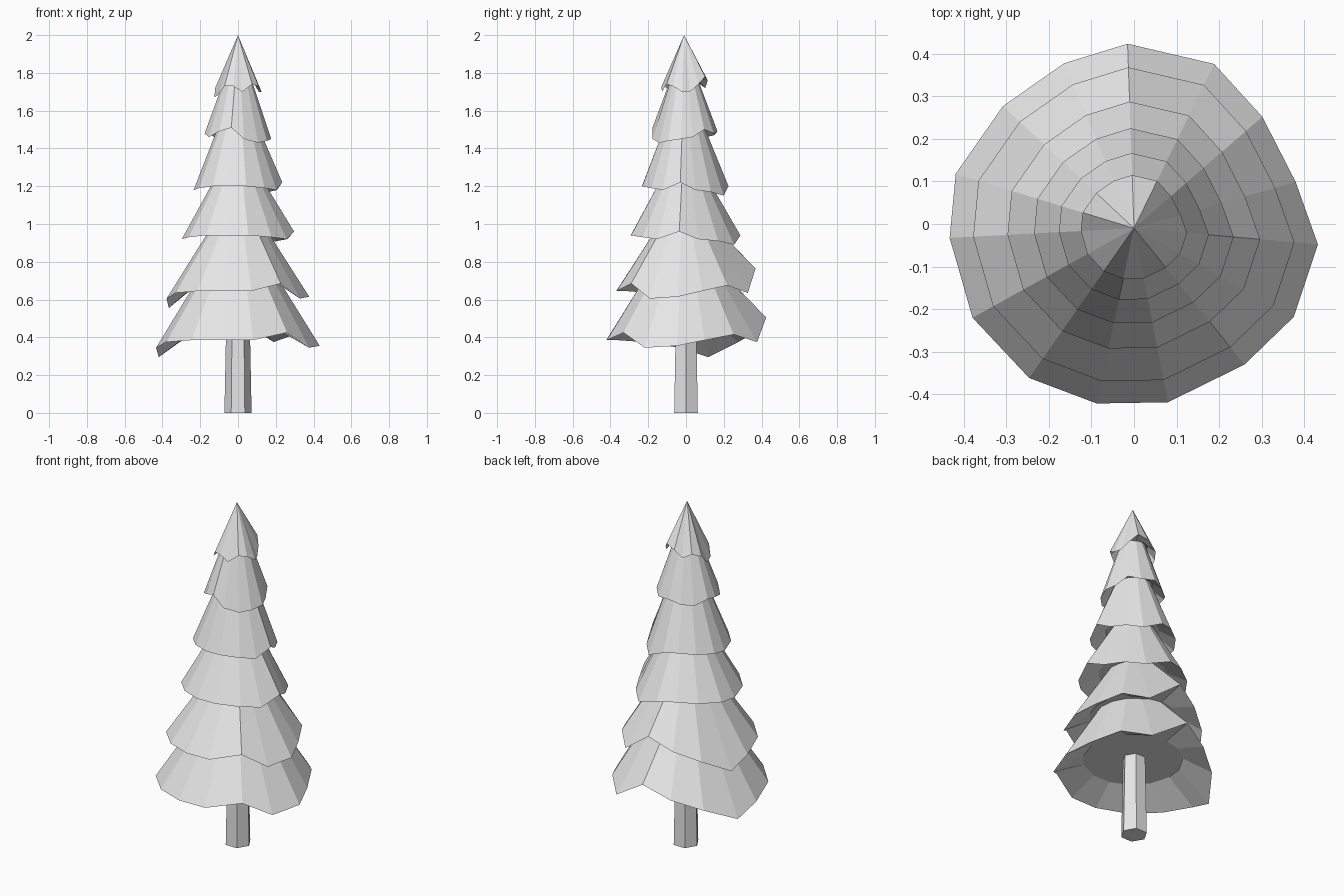
import bpy
import bmesh
from math import sin, cos, radians

cube = bpy.data.objects.get("Cube")
if cube:
    bpy.data.objects.remove(cube, do_unlink=True)

grey = bpy.data.materials.new("plain grey")
grey.use_nodes = True
colour = (0.8, 0.8, 0.8, 1)
grey.diffuse_color = colour
grey.node_tree.nodes["Principled BSDF"].inputs["Base Color"].default_value = colour

# Shared hem layout: direction of each corner, and its reach relative to the tier
ANGLES = [92, 64, 41, 16, -5, -29, -51, -79, -102, -125, -151, -177, 163, 137, 113]
REACH = [1.01, 1, .93, .92, 1.01, 1, .96, .97, .98, 1, 1.01, 1.01, 1.02, .98, .98]

# Rise of each hem corner above or below the tier's hem height
RAGGED = [.12, -.01, .03, 0, -.03, -.04, .04, 0, 0, 0, -.01, -.04, -.09, -.01, .05]
GENTLE = [.01, -.04, -.02, -.01, .03, -.01, 0, .01, .01, .01, 0, -.01, 0, .01, .02]
UPPER = [.02, .01, .03, -.01, -.02, -.03, -.04, -.02, .04, .02, -.01, .01, .02, -.01, 0]
TIP = [.04, .06, .02, -.02, -.02, .01, .02, -.02, .01, .01, -.04, -.05, 0, .02, 0]


def finish(name, bm):
    bmesh.ops.recalc_face_normals(bm, faces=bm.faces)
    mesh = bpy.data.meshes.new(name)
    bm.to_mesh(mesh)
    bm.free()
    mesh.materials.append(grey)
    obj = bpy.data.objects.new(name, mesh)
    bpy.context.collection.objects.link(obj)
    return obj


def ring(bm, angles, radii, heights, y=0.0):
    return [bm.verts.new((r * cos(radians(a)), y + r * sin(radians(a)), z))
            for a, r, z in zip(angles, radii, heights)]


def bridge(bm, lower, upper):
    for i in range(len(lower)):
        j = (i + 1) % len(lower)
        bm.faces.new((lower[i], lower[j], upper[j], upper[i]))


def foliage_tier(name, hem_z, hem_r, top_z, top_r, drops, recess):
    """Flared skirt of branches with a ragged hem and a recessed underside."""
    bm = bmesh.new()
    n = len(ANGLES)
    hem = ring(bm, ANGLES, [hem_r * k for k in REACH], [hem_z + d for d in drops], -.01)
    inner = ring(bm, ANGLES, [hem_r * .62] * n, [hem_z + recess] * n, -.01)
    bridge(bm, hem, inner)
    bm.faces.new(inner)
    if top_r:
        top = ring(bm, ANGLES, [top_r] * n, [top_z] * n, -.01)
        bridge(bm, hem, top)
        bm.faces.new(top)
    else:
        apex = bm.verts.new((0, -.01, top_z))
        for i in range(n):
            bm.faces.new((hem[i], hem[(i + 1) % n], apex))
    return finish(name, bm)


# Foliage, bottom to top
foliage_tier("bottom_foliage", .385, .43, .78, .17, RAGGED, .08)
foliage_tier("second_foliage", .645, .375, 1.05, .10, RAGGED, .08)
foliage_tier("third_foliage", .93, .295, 1.3, .09, GENTLE, .06)
foliage_tier("fourth_foliage", 1.19, .233, 1.58, .08, GENTLE, .06)
foliage_tier("fifth_foliage", 1.47, .175, 1.8, .06, UPPER, .06)
foliage_tier("top_foliage", 1.72, .124, 2, 0, TIP, .05)

# Trunk: slightly tapered six-sided post
bm = bmesh.new()
sides = range(0, 360, 60)
foot = ring(bm, sides, [.072] * 6, [0] * 6)
head = ring(bm, sides, [.062] * 6, [.5] * 6)
bridge(bm, foot, head)
bm.faces.new(foot)
bm.faces.new(head)
finish("trunk", bm)
